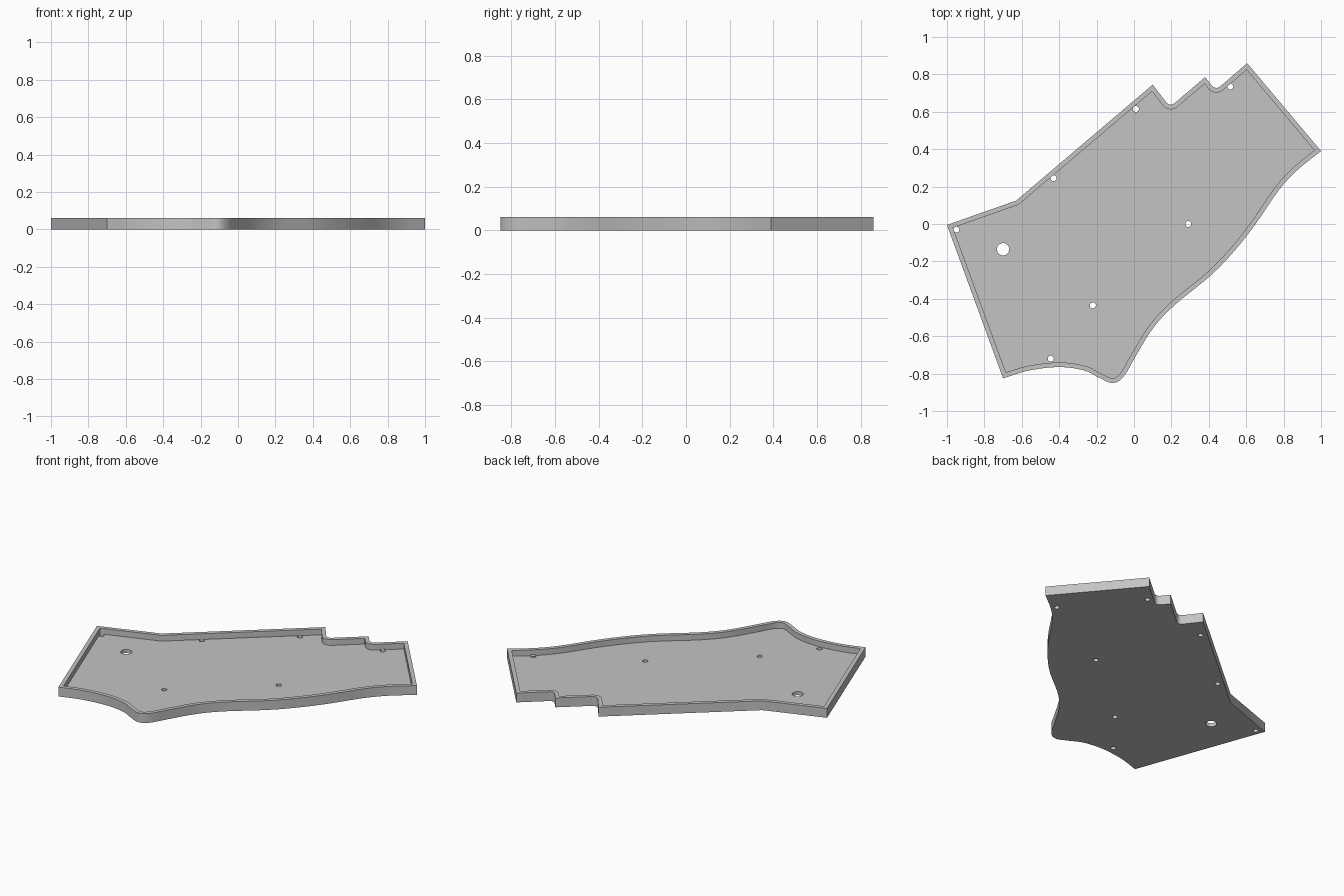
import bpy, bmesh
from mathutils import Vector

HEIGHT, FLOOR, WALL = 0.06, 0.023, 0.025

cube = bpy.data.objects.get("Cube")
if cube:
    bpy.data.objects.remove(cube, do_unlink=True)

grey = bpy.data.materials.new("grey_plastic")
grey.use_nodes = True
grey.diffuse_color = (0.55, 0.55, 0.55, 1)
grey.node_tree.nodes["Principled BSDF"].inputs["Base Color"].default_value = grey.diffuse_color


def smooth_path(points, steps=8):
    """Catmull-Rom curve through the points."""
    p = [Vector(q) for q in points]
    p = [2 * p[0] - p[1]] + p + [2 * p[-1] - p[-2]]
    out = []
    for a, b, c, d in zip(p, p[1:], p[2:], p[3:]):
        for i in range(steps):
            t = i / steps
            out.append(0.5 * (2 * b + (c - a) * t + (2 * a - 5 * b + 4 * c - d) * t ** 2
                              + (3 * b - a - 3 * c + d) * t ** 3))
    return out + [p[-2]]


def rounded(before, corner, after, size, steps=6):
    """Soft corner between two straight edges."""
    a, c, b = Vector(before), Vector(corner), Vector(after)
    a = c + (a - c).normalized() * size
    b = c + (b - c).normalized() * size
    ts = [i / steps for i in range(steps + 1)]
    return [a * (1 - t) ** 2 + c * 2 * t * (1 - t) + b * t ** 2 for t in ts]


def inset(loop, dist):
    """Mitred inward offset of a counter-clockwise outline."""
    out = []
    for i, p in enumerate(loop):
        d1 = (p - loop[i - 1]).normalized()
        d2 = (loop[(i + 1) % len(loop)] - p).normalized()
        n1, n2 = Vector((-d1.y, d1.x)), Vector((-d2.y, d2.x))
        out.append(p + (n1 + n2) * dist / (1 + n1.dot(n2)))
    return out


# Outline: wavy front edge, square end, two stepped notches, straight back
wave = smooth_path([(-0.7, -0.825), (-0.56, -0.783), (-0.4, -0.765), (-0.27, -0.782),
                    (-0.19, -0.82), (-0.115, -0.85), (-0.055, -0.815), (0.01, -0.705),
                    (0.1, -0.56), (0.21, -0.44), (0.41, -0.275), (0.54, -0.14),
                    (0.65, 0.0), (0.77, 0.175), (0.87, 0.285), (1.0, 0.39)])
end, peak_a, peak_b = (0.605, 0.86), (0.38, 0.785), (0.1, 0.745)
outline = wave + [Vector(end)]
outline += rounded(end, (0.437, 0.715), peak_a, 0.035) + [Vector(peak_a)]
outline += rounded(peak_a, (0.192, 0.625), peak_b, 0.035) + [Vector(peak_b)]
outline += [Vector((-0.63, 0.125)), Vector((-1.0, -0.005))]
inner = inset(outline, WALL)

# Tray body: outer wall, rim, inner wall and floor
bm = bmesh.new()
rings = [[bm.verts.new((p.x, p.y, z)) for p in loop]
         for loop, z in ((outline, 0), (outline, HEIGHT), (inner, HEIGHT), (inner, FLOOR))]
n = len(outline)
for low, high in zip(rings, rings[1:]):
    for i in range(n):
        j = (i + 1) % n
        bm.faces.new((low[i], low[j], high[j], high[i]))
bm.faces.new(rings[0][::-1])
bm.faces.new(rings[-1])
bmesh.ops.recalc_face_normals(bm, faces=bm.faces)
mesh = bpy.data.meshes.new("case_tray")
bm.to_mesh(mesh)
bm.free()
mesh.materials.append(grey)
tray = bpy.data.objects.new("case_tray", mesh)
bpy.context.collection.objects.link(tray)

# Screw holes and one larger round opening through the floor
holes = [(0.01, 0.615), (0.515, 0.735), (-0.43, 0.245), (0.86, 0.325), (0.29, 0.0),
         (-0.22, -0.435), (-0.445, -0.72), (-0.95, -0.03)]
bm = bmesh.new()
for (x, y), r in [(h, 0.016) for h in holes] + [((-0.7, -0.135), 0.033)]:
    made = bmesh.ops.create_cone(bm, cap_ends=True, segments=24, radius1=r, radius2=r, depth=0.06)
    bmesh.ops.translate(bm, verts=made["verts"], vec=(x, y, 0))
mesh = bpy.data.meshes.new("hole_cutter")
bm.to_mesh(mesh)
bm.free()
mesh.materials.append(grey)
cutter = bpy.data.objects.new("hole_cutter", mesh)
bpy.context.collection.objects.link(cutter)
cutter.hide_render = True

cut = tray.modifiers.new("holes", 'BOOLEAN')
cut.operation, cut.solver, cut.object = 'DIFFERENCE', 'EXACT', cutter
bpy.ops.object.select_all(action='DESELECT')
tray.select_set(True)
bpy.context.view_layer.objects.active = tray
bpy.ops.object.modifier_apply(modifier=cut.name)
bpy.data.objects.remove(cutter, do_unlink=True)
bpy.ops.object.shade_smooth_by_angle(angle=0.5)
